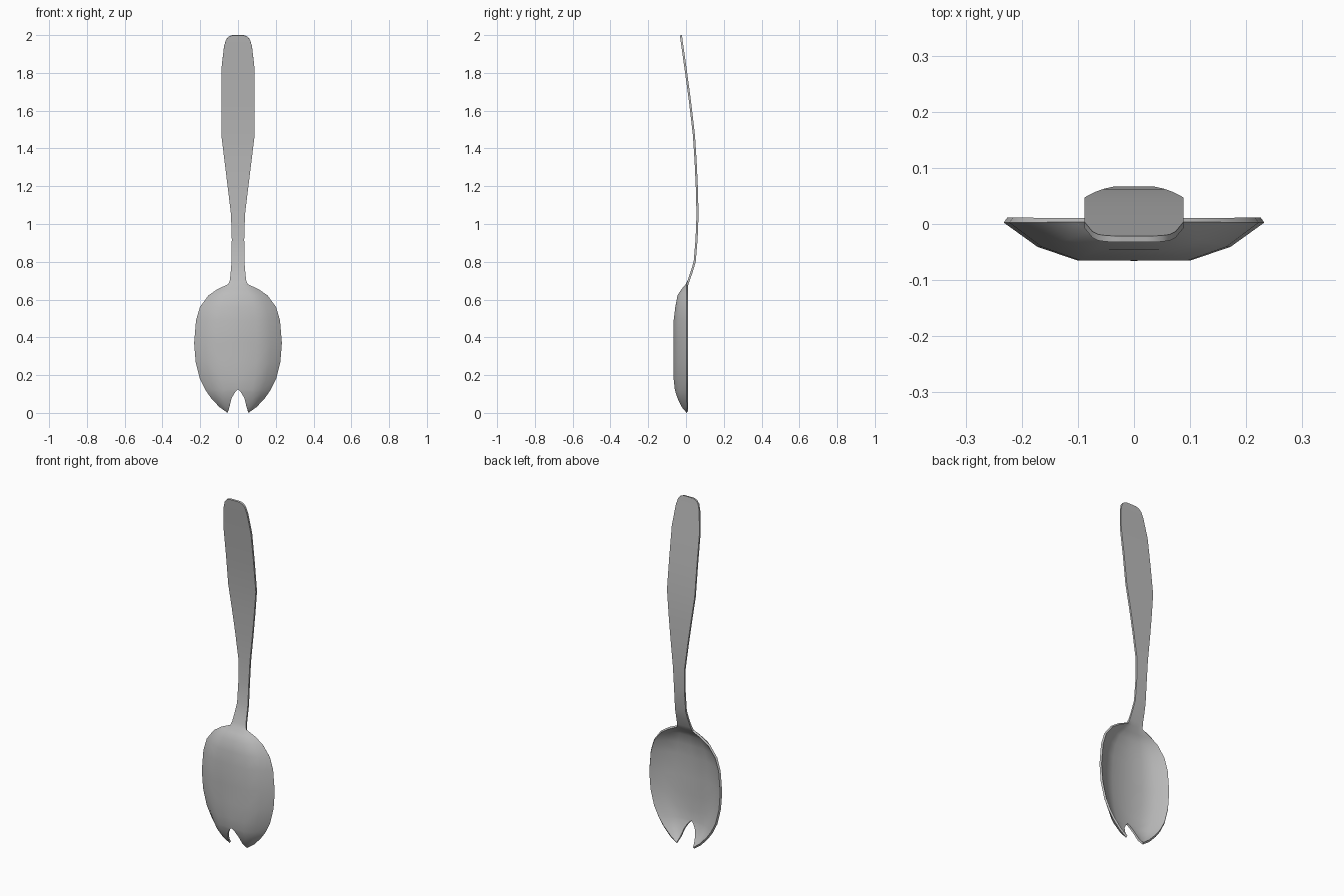
import bpy, bmesh

if "Cube" in bpy.data.objects:
    bpy.data.objects.remove(bpy.data.objects["Cube"], do_unlink=True)

steel = bpy.data.materials.new("steel grey")
steel.use_nodes = True
grey = (0.5, 0.5, 0.5, 1)
steel.diffuse_color = grey
steel.node_tree.nodes["Principled BSDF"].inputs["Base Color"].default_value = grey

# Bowl stations: height, notch half width, outer half width, depth
RIM_Y = 0.007
BOWL = [(0.004, 0.053, 0.055, 0.0), (0.035, 0.045, 0.096, 0.026),
        (0.08, 0.034, 0.138, 0.047), (0.11, 0.016, 0.16, 0.057),
        (0.125, 0, 0.17, 0.061), (0.18, 0, 0.198, 0.067),
        (0.27, 0, 0.221, 0.067), (0.37, 0, 0.229, 0.067),
        (0.49, 0, 0.219, 0.067), (0.56, 0, 0.198, 0.058),
        (0.62, 0, 0.153, 0.047), (0.652, 0, 0.105, 0.026),
        (0.678, 0, 0.05, 0.004)]

# Handle stations: height, half width, bend
HANDLE = [(0.7, 0.043, 0.014), (0.75, 0.038, 0.031), (0.8, 0.034, 0.046),
          (0.92, 0.033, 0.056), (1.05, 0.037, 0.061), (1.2, 0.055, 0.057),
          (1.33, 0.071, 0.051), (1.47, 0.088, 0.042), (1.65, 0.088, 0.021),
          (1.82, 0.088, -0.002), (1.94, 0.074, -0.019), (1.975, 0.064, -0.024),
          (1.992, 0.05, -0.026), (1.999, 0.03, -0.027)]

# Cross-section: fraction of width, fraction of depth
SECTION = [(0, 1), (0.43, 1), (0.74, 0.64), (1, 0)]


def half_row(bm, z, inner, outer, depth, base):
    return [bm.verts.new((inner + s * (outer - inner), base - depth * f, z))
            for s, f in SECTION]


# Right half of the sheet, bowl and handle in one surface
bm = bmesh.new()
rows = [half_row(bm, z, i, o, d, RIM_Y) for z, i, o, d in BOWL]
rows += [half_row(bm, z, 0, w, 0, y) for z, w, y in HANDLE]
for low, high in zip(rows, rows[1:]):
    for k in range(len(SECTION) - 1):
        bm.faces.new((low[k], low[k + 1], high[k + 1], high[k]))
bmesh.ops.remove_doubles(bm, verts=bm.verts, dist=0.0015)
mesh = bpy.data.meshes.new("spork")
bm.to_mesh(mesh)
bm.free()
mesh.materials.append(steel)
spork = bpy.data.objects.new("spork", mesh)
bpy.context.collection.objects.link(spork)

# Mirror to the other half, then give the sheet its thickness
mirror = spork.modifiers.new("mirror", 'MIRROR')
mirror.use_clip = True
mirror.merge_threshold = 0.001
shell = spork.modifiers.new("thickness", 'SOLIDIFY')
shell.thickness = 0.011
shell.offset = 0

bpy.ops.object.select_all(action='DESELECT')
spork.select_set(True)
bpy.context.view_layer.objects.active = spork
for name in ("mirror", "thickness"):
    bpy.ops.object.modifier_apply(modifier=name)
bpy.ops.object.shade_smooth_by_angle(angle=0.7)
